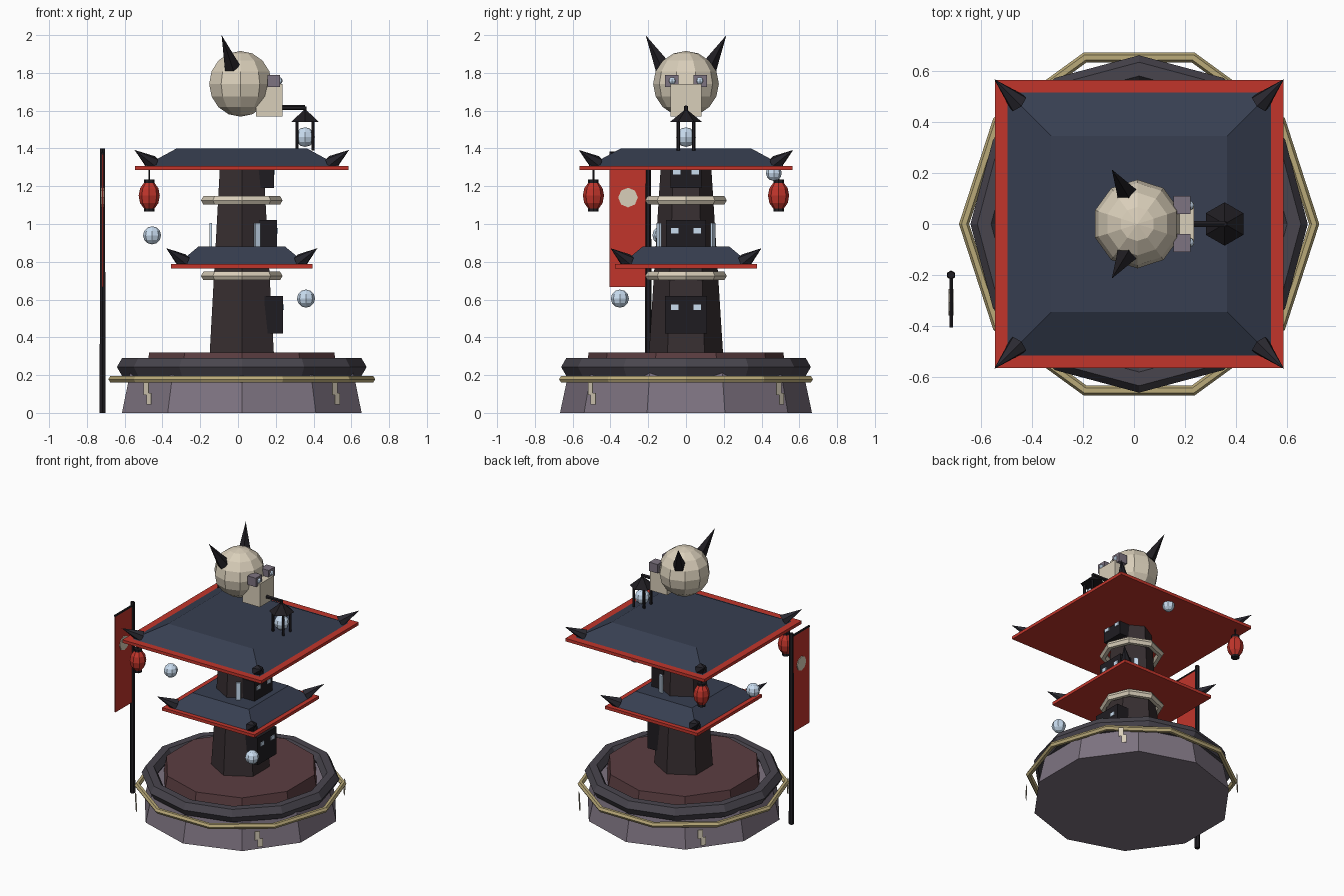
import bpy, math
from mathutils import Vector

if "Cube" in bpy.data.objects:
    bpy.data.objects.remove(bpy.data.objects["Cube"])

CX = 0.02  # tower axis


def mat(name, hexcol):
    m = bpy.data.materials.new(name)
    rgb = [(int(hexcol[i:i + 2], 16) / 255) ** 2.2 for i in (0, 2, 4)]
    m.diffuse_color = (*rgb, 1)
    m.use_nodes = True
    m.node_tree.nodes["Principled BSDF"].inputs["Base Color"].default_value = m.diffuse_color
    return m


STONE, STEEL, GOLD = mat("stone", "7d7380"), mat("steel", "4a474f"), mat("gold", "b8a878")
BROWN, WOOD, ROOF = mat("brown", "5c4043"), mat("dark_wood", "3a3234"), mat("roof", "3a4152")
RED, CREAM, BLACK = mat("red", "c0382f"), mat("cream", "d8cdb8"), mat("black", "242226")
GLOW, IRON = mat("glow", "c8dcf0"), mat("iron", "2e2d34")


def finish(name, material):
    o = bpy.context.object
    o.name = name
    o.data.materials.append(material)
    return o


def box(name, lo, hi, material, rot=0):
    lo, hi = Vector(lo), Vector(hi)
    bpy.ops.mesh.primitive_cube_add(size=1, location=(lo + hi) / 2, rotation=(0, 0, rot))
    bpy.context.object.scale = hi - lo
    return finish(name, material)


def drum(name, n, r1, r2, z1, z2, material, x=CX, y=0, rot=0):
    bpy.ops.mesh.primitive_cone_add(vertices=n, radius1=r1, radius2=r2, depth=z2 - z1,
                                    location=(x, y, (z1 + z2) / 2), rotation=(0, 0, rot))
    return finish(name, material)


def spike(name, n, r1, a, b, material, r2=0):
    a, b = Vector(a), Vector(b)
    q = (b - a).to_track_quat('Z', 'Y').to_euler()
    bpy.ops.mesh.primitive_cone_add(vertices=n, radius1=r1, radius2=r2, depth=(b - a).length,
                                    location=(a + b) / 2, rotation=q)
    return finish(name, material)


def ring(name, n, m, R, r, z, material):
    bpy.ops.mesh.primitive_torus_add(major_segments=n, minor_segments=m, major_radius=R,
                                     minor_radius=r, location=(CX, 0, z))
    return finish(name, material)


def ball(name, p, r, material, seg=8, rings=6, sz=1):
    bpy.ops.mesh.primitive_uv_sphere_add(segments=seg, ring_count=rings, radius=r, location=p)
    bpy.context.object.scale.z = sz
    return finish(name, material)


# Round base with bumper ring, rope and deck
drum("stone_base", 10, 0.667, 0.62, 0, 0.22, STONE)
ring("bumper_ring", 12, 6, 0.607, 0.054, 0.243, STEEL)
ring("rope_ring", 10, 6, 0.686, 0.02, 0.178, GOLD)
drum("deck", 10, 0.535, 0.515, 0.2, 0.32, BROWN)

# Folded paper tags hanging from the rope
for k in range(4):
    a = math.radians(45 + 90 * k)
    for i, (z1, z2) in enumerate(((0.095, 0.16), (0.045, 0.105))):
        s = (i - 0.5) * 0.02
        x = CX + 0.705 * math.cos(a) - s * math.sin(a)
        y = 0.705 * math.sin(a) + s * math.cos(a)
        box("paper_tag", (x - 0.002, y - 0.018, z1), (x + 0.002, y + 0.018, z2), CREAM, a)

# Hexagonal tower shaft with collars
drum("tower_shaft", 6, 0.197, 0.13, 0.3, 1.36, WOOD)
for z in (0.725, 1.125):
    ring("collar", 8, 6, 0.19, 0.026, z, CREAM)

# Square roofs: red eave, dark hipped top, curved-up corner spikes
S2 = math.sqrt(2)
for z, eave, low, top, zt, b, t in ((0.765, 0.375, 0.345, 0.23, 0.88, 0.31, 0.40),
                                    (1.285, 0.565, 0.52, 0.345, 1.40, 0.475, 0.568)):
    box("eave", (CX - eave, -eave, z), (CX + eave, eave, z + 0.022), RED)
    drum("roof", 4, low * S2, top * S2, z + 0.02, zt, ROOF, rot=math.pi / 4)
    for sx in (-1, 1):
        for sy in (-1, 1):
            spike("corner_spike", 6, 0.042, (CX + sx * b, sy * b, z + 0.037),
                  (CX + sx * t, sy * t, z + 0.107), IRON)

# Window bays on the right side, each with two lit panes
for x1, x2, w, z1, z2, zp, yp in ((0.14, 0.237, 0.11, 0.42, 0.62, 0.56, 0.06),
                                  (0.11, 0.207, 0.105, 0.84, 1.02, 0.965, 0.06),
                                  (0.08, 0.19, 0.083, 1.19, 1.31, 1.275, 0.05)):
    box("window_bay", (x1, -w, z1), (x2, w, z2), BLACK)
    for s in (-1, 1):
        box("pane", (x2 - 0.01, s * yp - 0.02, zp - 0.014), (x2 + 0.006, s * yp + 0.02, zp + 0.014), GLOW)

# Lit slits on three shaft faces
for deg in (60, 180, 300):
    a = math.radians(deg)
    x, y = CX + 0.165 * math.cos(a), 0.165 * math.sin(a)
    box("light_slit", (x - 0.007, y - 0.016, 0.865), (x + 0.007, y + 0.016, 1.005), GLOW, a)

# Hanging red lanterns
for y in (-0.49, 0.49):
    ball("lantern_body", (-0.47, y, 1.15), 0.056, RED, 8, 6, 1.4)
    drum("lantern_cap_top", 8, 0.028, 0.028, 1.215, 1.235, BLACK, -0.47, y)
    drum("lantern_cap_bottom", 8, 0.028, 0.028, 1.065, 1.085, BLACK, -0.47, y)
    drum("lantern_cord", 6, 0.005, 0.005, 1.23, 1.29, BLACK, -0.47, y)

# Floating glow orbs
for p, r in (((0.36, -0.35, 0.605), 0.048), ((-0.455, -0.13, 0.94), 0.048), ((0.09, 0.465, 1.27), 0.042)):
    ball("glow_orb", p, r, GLOW)

# Head with snout, eyes and horns
ball("head", (0.013, 0, 1.742), 0.174, CREAM, 10, 8)
box("snout", (0.095, -0.083, 1.57), (0.235, 0.083, 1.74), CREAM)
for s in (-1, 1):
    box("eye_socket", (0.155, s * 0.075 - 0.035, 1.725), (0.222, s * 0.075 + 0.035, 1.79), STONE)
    ball("eye", (0.216, s * 0.073, 1.758), 0.02, GLOW)
    spike("horn", 5, 0.045, (-0.03, s * 0.12, 1.83), (-0.087, s * 0.214, 2.0), BLACK)

# Rod and lamp held in the snout
LX = 0.355
spike("lamp_rod", 6, 0.013, (0.2, 0, 1.616), (LX, 0, 1.616), BLACK, 0.013)
drum("lamp_roof", 6, 0.085, 0.012, 1.54, 1.6, BLACK, LX)
drum("lamp_finial", 6, 0.01, 0.01, 1.595, 1.622, BLACK, LX)
ball("lamp_orb", (LX, 0, 1.46), 0.052, GLOW)
for sx in (-1, 1):
    for sy in (-1, 1):
        drum("lamp_post", 6, 0.009, 0.009, 1.39, 1.55, BLACK, LX + sx * 0.042, sy * 0.04)

# Banner on a pole
drum("banner_pole", 6, 0.018, 0.015, 0, 1.4, BLACK, -0.717, -0.2)
spike("banner_bar", 6, 0.008, (-0.717, -0.2, 1.375), (-0.717, -0.405, 1.375), BLACK, 0.008)
box("banner", (-0.721, -0.405, 0.667), (-0.713, -0.21, 1.37), RED)
spike("banner_disc", 8, 0.052, (-0.726, -0.307, 1.14), (-0.708, -0.307, 1.14), CREAM, 0.052)
